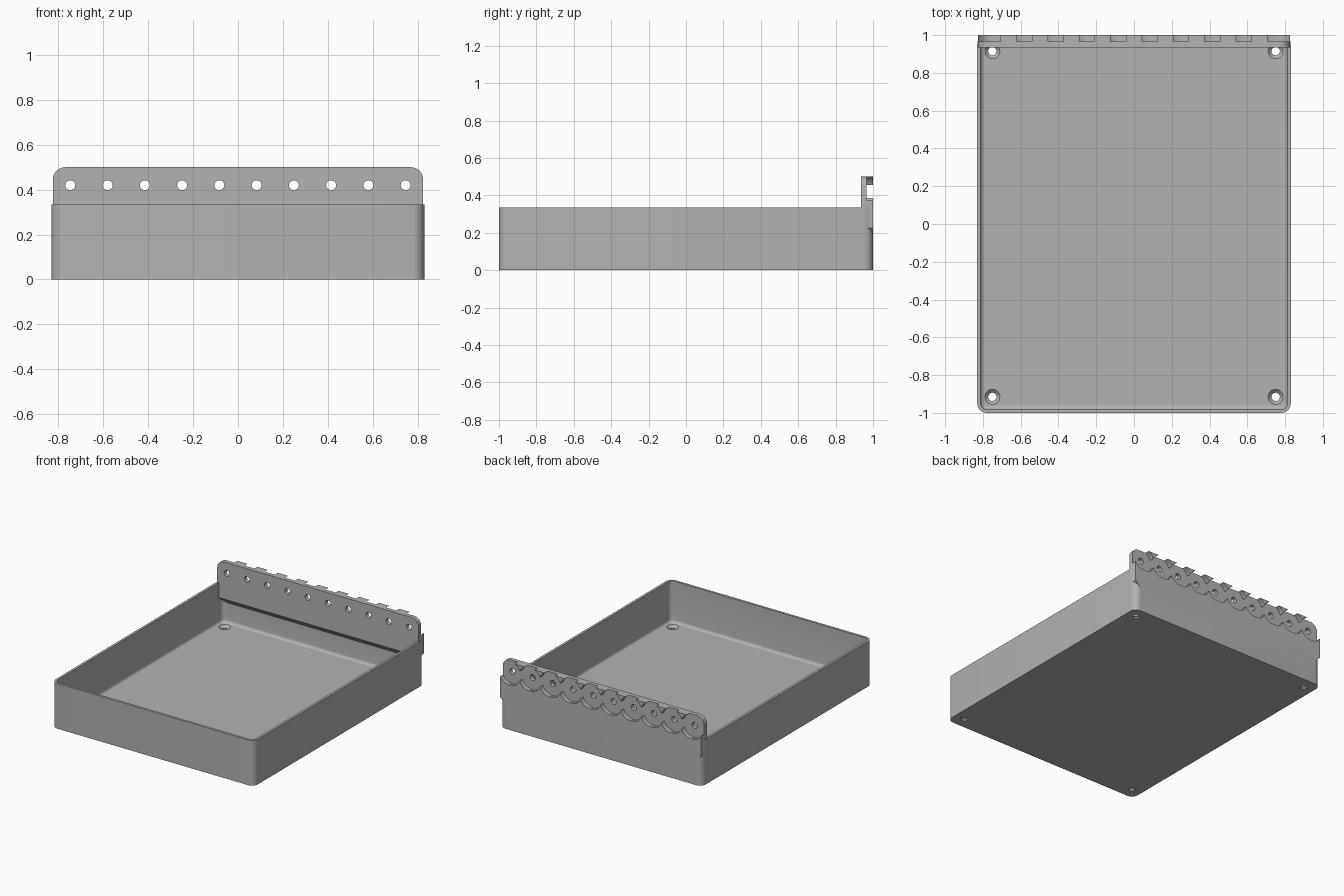
import bpy, bmesh, math

cube = bpy.data.objects.get("Cube")
if cube:
    bpy.data.objects.remove(cube, do_unlink=True)

grey = bpy.data.materials.new("plain_grey")
grey.use_nodes = True
GREY = (0.45, 0.45, 0.45, 1)
grey.diffuse_color = GREY
grey.node_tree.nodes["Principled BSDF"].inputs["Base Color"].default_value = GREY


def rounded(hx, hy, r, z, seg=8):
    """Ring of points: rectangle with rounded corners at height z."""
    pts = []
    for i, (sx, sy) in enumerate([(1, 1), (-1, 1), (-1, -1), (1, -1)]):
        for k in range(seg + 1):
            a = math.pi / 2 * (i + k / seg)
            pts.append((sx * (hx - r) + r * math.cos(a),
                        sy * (hy - r) + r * math.sin(a), z))
    return pts


def circle(x, y, r, z, n=32):
    return [(x + r * math.cos(2 * math.pi * k / n),
             y + r * math.sin(2 * math.pi * k / n), z) for k in range(n)]


def upright_circle(x, z, r, y, n=48):
    return [(px, y, pz) for px, pz, _ in circle(x, z, r, 0, n)]


def loft(name, rings):
    """Closed solid through matching rings."""
    bm = bmesh.new()
    loops = [[bm.verts.new(p) for p in ring] for ring in rings]
    bm.faces.new(loops[0])
    bm.faces.new(loops[-1])
    n = len(loops[0])
    for a, b in zip(loops, loops[1:]):
        for i in range(n):
            j = (i + 1) % n
            bm.faces.new((a[i], a[j], b[j], b[i]))
    bmesh.ops.recalc_face_normals(bm, faces=bm.faces)
    me = bpy.data.meshes.new(name)
    bm.to_mesh(me)
    bm.free()
    me.materials.append(grey)
    ob = bpy.data.objects.new(name, me)
    bpy.context.collection.objects.link(ob)
    return ob


def boolean(target, tool, operation="DIFFERENCE"):
    mod = target.modifiers.new("bool", "BOOLEAN")
    mod.solver = "EXACT"
    mod.operation = operation
    mod.object = tool
    bpy.context.view_layer.objects.active = target
    bpy.ops.object.modifier_apply(modifier=mod.name)
    bpy.data.objects.remove(tool, do_unlink=True)


W, D, H, R = 0.83, 1.0, 0.335, 0.05
WALL, FLOOR, FILLET = 0.018, 0.03, 0.02

# Open tray with a filleted floor
tray = loft("tray", [rounded(W, D, R, 0), rounded(W, D, R, H)])
rings = []
for k in range(6):
    a = math.pi / 2 * k / 5
    inset = WALL + FILLET * (1 - math.sin(a))
    rings.append(rounded(W - inset, D - inset, R - inset,
                         FLOOR + FILLET * (1 - math.cos(a))))
rings.append(rounded(W - WALL, D - WALL, R - WALL, H + 0.1))
boolean(tray, loft("cavity", rings))

# Countersunk screw holes in the floor corners
for x in (-0.75, 0.75):
    for y in (-0.915, 0.915):
        boolean(tray, loft("screw_hole", [
            circle(x, y, 0.022, -0.05), circle(x, y, 0.022, 0.012),
            circle(x, y, 0.04, FLOOR), circle(x, y, 0.04, FLOOR + 0.02)]))

# Hinge plate: rounded top corners, tapered underside blending into the back wall
PX, PZ, PR, FRONT, POCKET = 0.825, 0.5, 0.055, 0.935, 0.966
LOW = 0.225
outline = [(-PX, LOW), (PX, LOW)]
for side, start in ((1, 0), (-1, math.pi / 2)):
    for k in range(9):
        a = start + math.pi / 2 * k / 8
        outline.append((side * (PX - PR) + PR * math.cos(a),
                        PZ - PR + PR * math.sin(a)))
plate = loft("hinge_plate", [[(x, y, z) for x, z in outline] for y in (FRONT, D)])


def box_ring(hx, y0, y1, z):
    return [(-hx, y0, z), (hx, y0, z), (hx, y1, z), (-hx, y1, z)]


taper = loft("plate_taper", [box_ring(PX - 0.05, D - 0.015, D, LOW - 0.05),
                             box_ring(PX, FRONT, D, LOW)])
boolean(plate, taper, "UNION")

# Row of knuckle pockets with pin holes
PITCH, AXIS = 0.166, 0.42
for i in range(10):
    x = (i - 4.5) * PITCH
    boolean(plate, loft("pocket", [upright_circle(x, AXIS, 0.09, y)
                                   for y in (POCKET, D + 0.05)]))
    boolean(plate, loft("pin_hole", [upright_circle(x, AXIS, 0.022, y, 24)
                                     for y in (FRONT - 0.05, D + 0.05)]))

boolean(tray, plate, "UNION")
tray.name = "tray_with_hinge_plate"

bpy.ops.object.select_all(action="DESELECT")
tray.select_set(True)
bpy.context.view_layer.objects.active = tray
bpy.ops.object.shade_smooth_by_angle(angle=math.radians(30))
